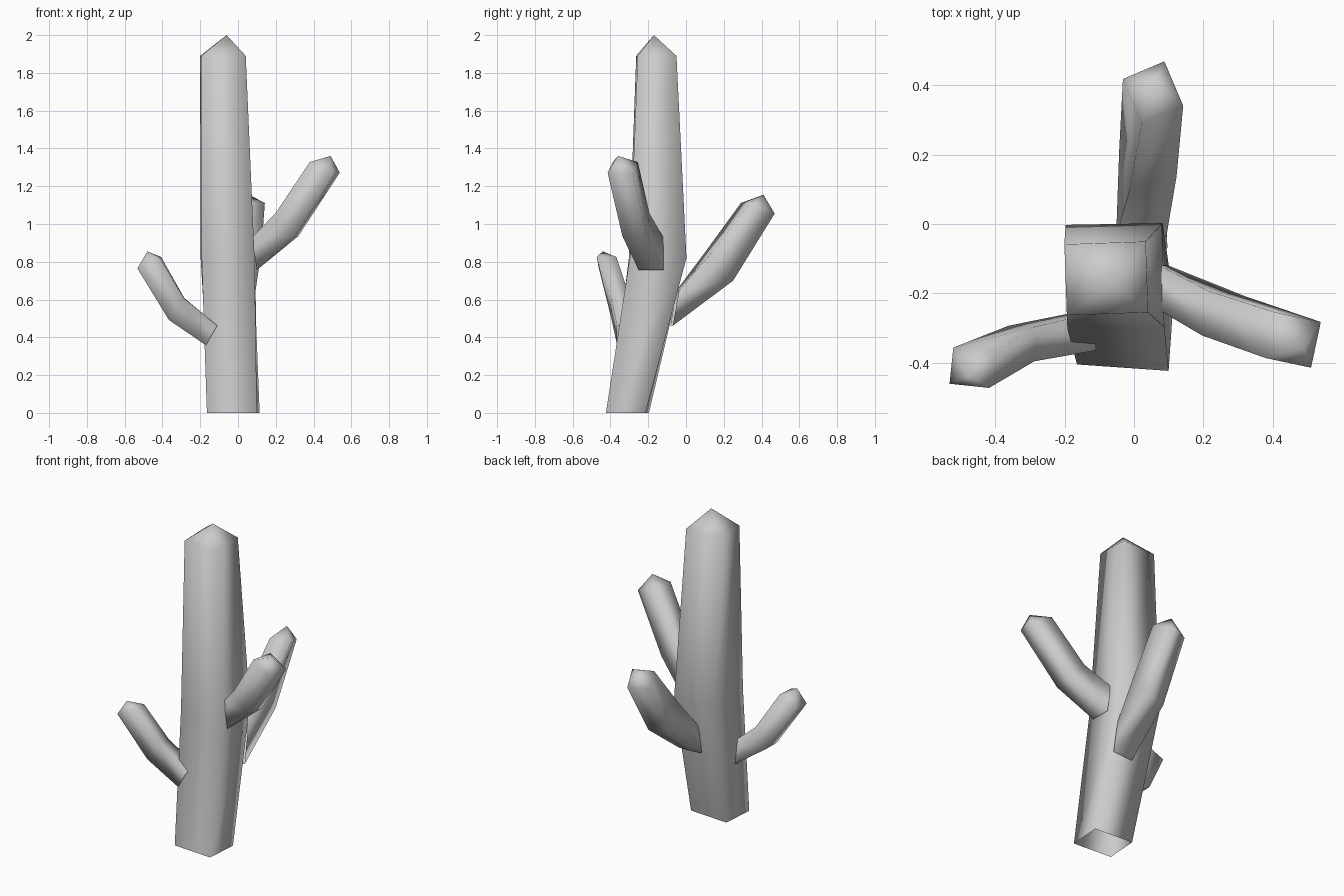
import bpy
import bmesh
from math import radians, sin, cos
from mathutils import Vector

default_cube = bpy.data.objects.get("Cube")
if default_cube:
    bpy.data.objects.remove(default_cube, do_unlink=True)

# Single plain grey
grey = bpy.data.materials.new("plain grey")
grey.use_nodes = True
colour = (0.6, 0.6, 0.6, 1)
grey.diffuse_color = colour
grey.node_tree.nodes["Principled BSDF"].inputs["Base Color"].default_value = colour


def ring_corners(centre, width, height, yaw, pitch):
    """Four corners of a rectangle whose axis points along yaw and pitch."""
    yaw, pitch = radians(yaw), radians(pitch)
    side = Vector((-sin(yaw), cos(yaw), 0)) * width / 2
    up = Vector((-cos(yaw) * sin(pitch), -sin(yaw) * sin(pitch), cos(pitch))) * height / 2
    centre = Vector(centre)
    return [centre + side + up, centre - side + up, centre - side - up, centre + side - up]


def make_stem(name, rings, tip):
    """Loft four-sided rings into an open-based stem ending in a point."""
    bm = bmesh.new()
    loops = [[bm.verts.new(corner) for corner in ring_corners(*ring)] for ring in rings]
    tip_vert = bm.verts.new(tip)
    for lower, upper in zip(loops, loops[1:]):
        for i in range(4):
            j = (i + 1) % 4
            bm.faces.new((lower[i], lower[j], upper[j], upper[i]))
    last = loops[-1]
    for i in range(4):
        bm.faces.new((last[i], last[(i + 1) % 4], tip_vert))
    bmesh.ops.recalc_face_normals(bm, faces=bm.faces)
    for face in bm.faces:
        face.smooth = True
    mesh = bpy.data.meshes.new(name)
    bm.to_mesh(mesh)
    bm.free()
    mesh.materials.append(grey)
    stem = bpy.data.objects.new(name, mesh)
    bpy.context.collection.objects.link(stem)
    return stem


# Each ring: centre, width, height, yaw, pitch
# Leaning trunk with a pointed top
make_stem("trunk", [
    ((-0.025, -0.31, 0), 0.265, 0.21, 86, 90),
    ((-0.055, -0.15, 0.82), 0.28, 0.3, 91, 90),
    ((-0.08, -0.157, 1.89), 0.235, 0.205, 92, 90),
], (-0.06, -0.17, 2))

# Upper branch on the left
make_stem("left_branch", [
    ((0.087, -0.185, 0.843), 0.13, 0.175, 0, 8),
    ((0.258, -0.265, 0.995), 0.13, 0.16, -8, 41),
    ((0.46, -0.335, 1.3), 0.135, 0.145, -12, 67),
], (0.49, -0.36, 1.36))

# Low branch on the right
make_stem("right_branch", [
    ((-0.14, -0.31, 0.41), 0.11, 0.12, 180, 30),
    ((-0.325, -0.345, 0.55), 0.1, 0.14, 178, 34),
    ((-0.47, -0.415, 0.795), 0.105, 0.13, 174, 62),
], (-0.48, -0.44, 0.855))

# Middle branch at the back
make_stem("back_branch", [
    ((0.02, -0.06, 0.555), 0.15, 0.19, 95, -10),
    ((0.04, 0.175, 0.775), 0.14, 0.19, 105, 38),
    ((0.055, 0.38, 1.083), 0.13, 0.15, 113, 68),
], (0.06, 0.41, 1.155))
